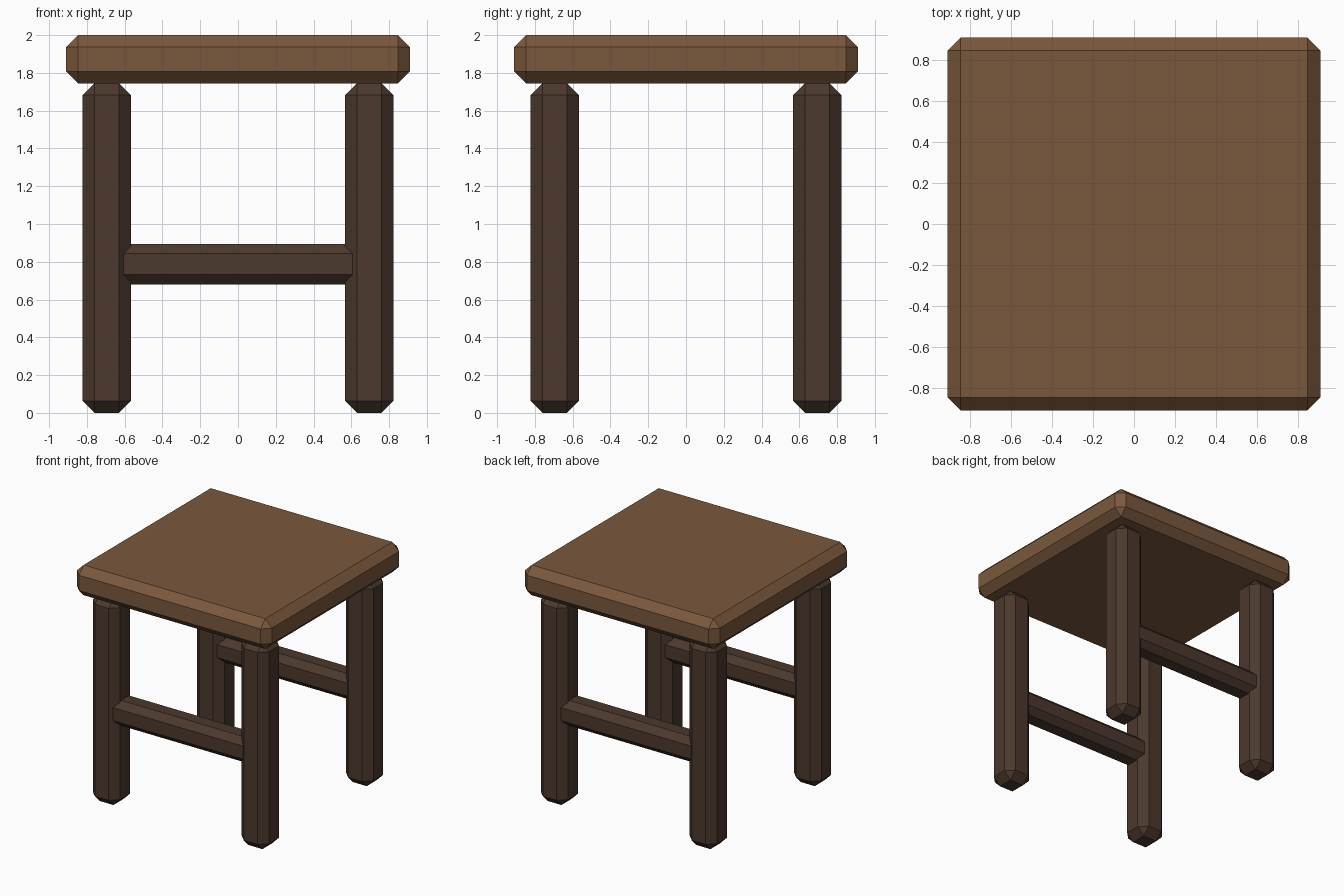
import bpy, bmesh
from mathutils import Matrix, Vector

if "Cube" in bpy.data.objects:
    bpy.data.objects.remove(bpy.data.objects["Cube"])


def material(name, color):
    mat = bpy.data.materials.new(name)
    mat.diffuse_color = (*color, 1)
    mat.use_nodes = True
    mat.node_tree.nodes["Principled BSDF"].inputs["Base Color"].default_value = mat.diffuse_color
    return mat


def chamfered_box(name, center, size, chamfer, mat):
    """Flat-shaded box with every edge cut by one flat chamfer."""
    bm = bmesh.new()
    bmesh.ops.create_cube(bm, size=1, matrix=Matrix.Diagonal((*size, 1)))
    bmesh.ops.bevel(bm, geom=bm.edges[:], offset=chamfer, offset_type='OFFSET',
                    segments=1, profile=0.5, affect='EDGES')
    mesh = bpy.data.meshes.new(name)
    bm.to_mesh(mesh)
    bm.free()
    mesh.materials.append(mat)
    obj = bpy.data.objects.new(name, mesh)
    obj.location = Vector(center)
    bpy.context.collection.objects.link(obj)
    return obj


seat_wood = material("seat_wood", (0.195, 0.098, 0.046))
leg_wood = material("leg_wood", (0.072, 0.040, 0.026))

SEAT_BOTTOM = 1.745
LEG = 0.695  # leg centre distance from the axes

# Seat slab
chamfered_box("seat", (0, 0, (2 + SEAT_BOTTOM) / 2),
              (1.82, 1.82, 2 - SEAT_BOTTOM), 0.063, seat_wood)

for row, sy in (("front", -1), ("back", 1)):
    # Legs
    for side, sx in (("left", -1), ("right", 1)):
        chamfered_box(f"{row}_{side}_leg", (sx * LEG, sy * LEG, SEAT_BOTTOM / 2),
                      (0.256, 0.256, SEAT_BOTTOM), 0.063, leg_wood)
    # Stretcher between the two legs, ends buried in the legs
    chamfered_box(f"{row}_stretcher", (0, sy * LEG, 0.788),
                  (1.40, 0.21, 0.214), 0.052, leg_wood)
